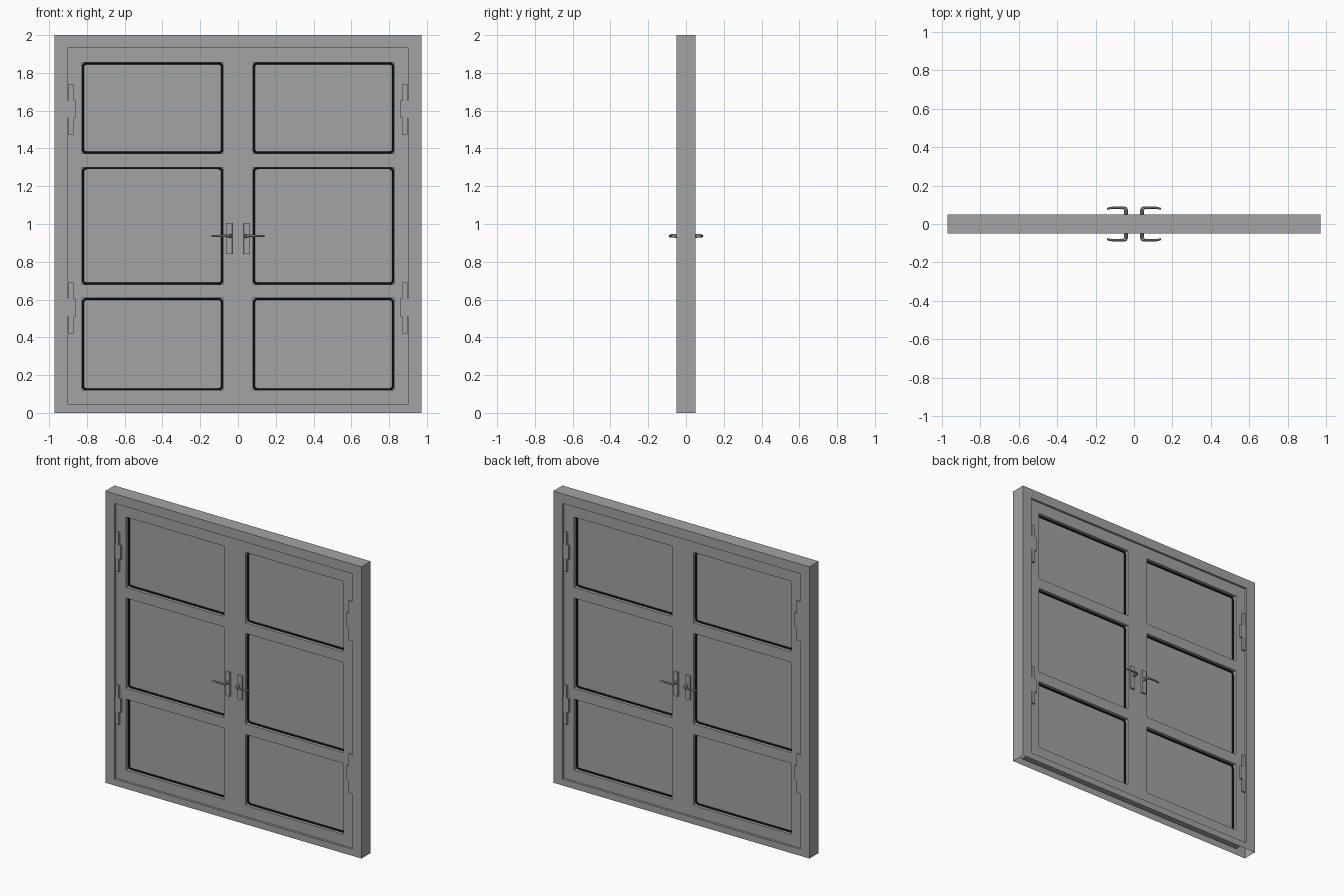
import bpy, bmesh, math
from mathutils import Matrix, Vector

if "Cube" in bpy.data.objects:
    bpy.data.objects.remove(bpy.data.objects["Cube"])

def material(name, v):
    m = bpy.data.materials.new(name)
    m.diffuse_color = (v, v, v, 1)
    m.use_nodes = True
    m.node_tree.nodes["Principled BSDF"].inputs["Base Color"].default_value = m.diffuse_color
    return m

GREY = material("door grey", 0.37)
DARK = material("black rubber", 0.01)

def add_object(name, bm, mat=GREY):
    me = bpy.data.meshes.new(name)
    bm.to_mesh(me)
    bm.free()
    me.materials.append(mat)
    ob = bpy.data.objects.new(name, me)
    bpy.context.collection.objects.link(ob)
    return ob

def boxes(name, items, bevel=0):
    """One object made of boxes (x0, x1, y0, y1, z0, z1)."""
    bm = bmesh.new()
    for x0, x1, y0, y1, z0, z1 in items:
        size = (abs(x1 - x0), abs(y1 - y0), abs(z1 - z0))
        mid = Vector(((x0 + x1) / 2, (y0 + y1) / 2, (z0 + z1) / 2))
        bmesh.ops.create_cube(bm, size=1, matrix=Matrix.Translation(mid) @ Matrix.Diagonal((*size, 1)))
    ob = add_object(name, bm)
    if bevel:
        b = ob.modifiers.new("soft edges", 'BEVEL')
        b.width, b.segments = bevel, 2
    return ob

def tube(name, points, radius, cyclic=False, taper=None, mat=GREY):
    """Round bar along a path, turned into a mesh."""
    cu = bpy.data.curves.new(name, 'CURVE')
    cu.dimensions = '3D'
    cu.bevel_depth, cu.bevel_resolution, cu.use_fill_caps = radius, 3, True
    sp = cu.splines.new('POLY')
    sp.points.add(len(points) - 1)
    for i, p in enumerate(points):
        sp.points[i].co = (*p, 1)
        sp.points[i].radius = taper[i] if taper else 1
    sp.use_cyclic_u = cyclic
    cu.materials.append(mat)
    ob = bpy.data.objects.new(name, cu)
    bpy.context.collection.objects.link(ob)
    bpy.ops.object.select_all(action='DESELECT')
    ob.select_set(True)
    bpy.context.view_layer.objects.active = ob
    bpy.ops.object.convert(target='MESH')
    bpy.ops.object.shade_smooth_by_angle()
    return bpy.context.object

W, IN, D = 0.972, 0.90, 0.05          # frame half width, opening, half depth
LEAF, PANEL = 0.035, 0.008            # half thickness of leaf and panel
ROWS = [(0.12, 0.607), (0.68, 1.30), (1.373, 1.855)]
PX0, PX1 = 0.08, 0.825

# Outer frame: hollow casing, open underneath
bm = bmesh.new()
outer = [(-W, 0), (W, 0), (W, 2), (-W, 2)]
inner = [(-IN, 0.045), (IN, 0.045), (IN, 1.934), (-IN, 1.934)]
of, ob_, nf, nb = [[bm.verts.new((x, y, z)) for x, z in ring]
                   for ring, y in ((outer, -D), (outer, D), (inner, -D), (inner, D))]
for i in range(4):
    j = (i + 1) % 4
    bm.faces.new((of[i], of[j], nf[j], nf[i]))
    bm.faces.new((ob_[j], ob_[i], nb[i], nb[j]))
    bm.faces.new((nf[i], nf[j], nb[j], nb[i]))
    if i:                              # side 0 is the open underside
        bm.faces.new((of[j], of[i], ob_[i], ob_[j]))
add_object("outer_frame", bm)

def rounded_rect(x0, x1, z0, z1, y, r=0.02):
    pts = []
    for cx, cz, a0 in ((x1 - r, z1 - r, 0), (x0 + r, z1 - r, 90),
                       (x0 + r, z0 + r, 180), (x1 - r, z0 + r, 270)):
        for k in range(5):
            a = math.radians(a0 + 22.5 * k)
            pts.append((cx + r * math.cos(a), y, cz + r * math.sin(a)))
    return pts

for s, side in ((-1, "left"), (1, "right")):
    # Door leaf: stiles and rails
    edges = [0.045] + [z for row in ROWS for z in row] + [1.934]
    parts = [(0, s * PX0, -LEAF, LEAF, 0.045, 1.934),
             (s * PX1, s * IN, -LEAF, LEAF, 0.045, 1.934)]
    for i in range(0, len(edges), 2):
        parts.append((s * PX0, s * PX1, -LEAF, LEAF, edges[i], edges[i + 1]))
    boxes(f"{side}_door_leaf", parts)

    # Recessed panels
    boxes(f"{side}_panels", [(s * PX0, s * PX1, -PANEL, PANEL, a, b) for a, b in ROWS])

    for f, face in ((-1, "front"), (1, "back")):
        # Rubber seals around the panels
        for a, b in ROWS:
            x0, x1 = sorted((s * PX0, s * PX1))
            e = 0.004
            tube(f"{side}_{face}_seal",
                 rounded_rect(x0 + e, x1 - e, a + e, b - e, f * (PANEL + 0.002)),
                 0.006, True, mat=DARK)

        # Hinges: outer knuckle plates and wider middle leaf
        hinge = []
        for z in (1.605, 0.555):
            y0, y1 = f * 0.03, f * 0.048
            hinge += [(s * 0.872, s * 0.897, y0, y1, z + 0.05, z + 0.135),
                      (s * 0.857, s * 0.899, y0, y1, z - 0.045, z + 0.05),
                      (s * 0.872, s * 0.897, y0, y1, z - 0.135, z - 0.045)]
        boxes(f"{side}_{face}_hinges", hinge)

        # Handle plate and curved lever
        boxes(f"{side}_{face}_handle_plate",
              [(s * 0.03, s * 0.064, f * 0.03, f * 0.048, 0.84, 1.005)], 0.002)
        z = 0.937
        path = [(0.041, 0.04), (0.041, 0.072), (0.044, 0.080), (0.052, 0.084),
                (0.075, 0.085), (0.105, 0.085), (0.125, 0.083), (0.14, 0.078)]
        tube(f"{side}_{face}_lever", [(s * x, f * y, z) for x, y in path], 0.009,
             taper=[1.2, 1.1, 1, 0.9, 0.75, 0.7, 0.65, 0.6])
